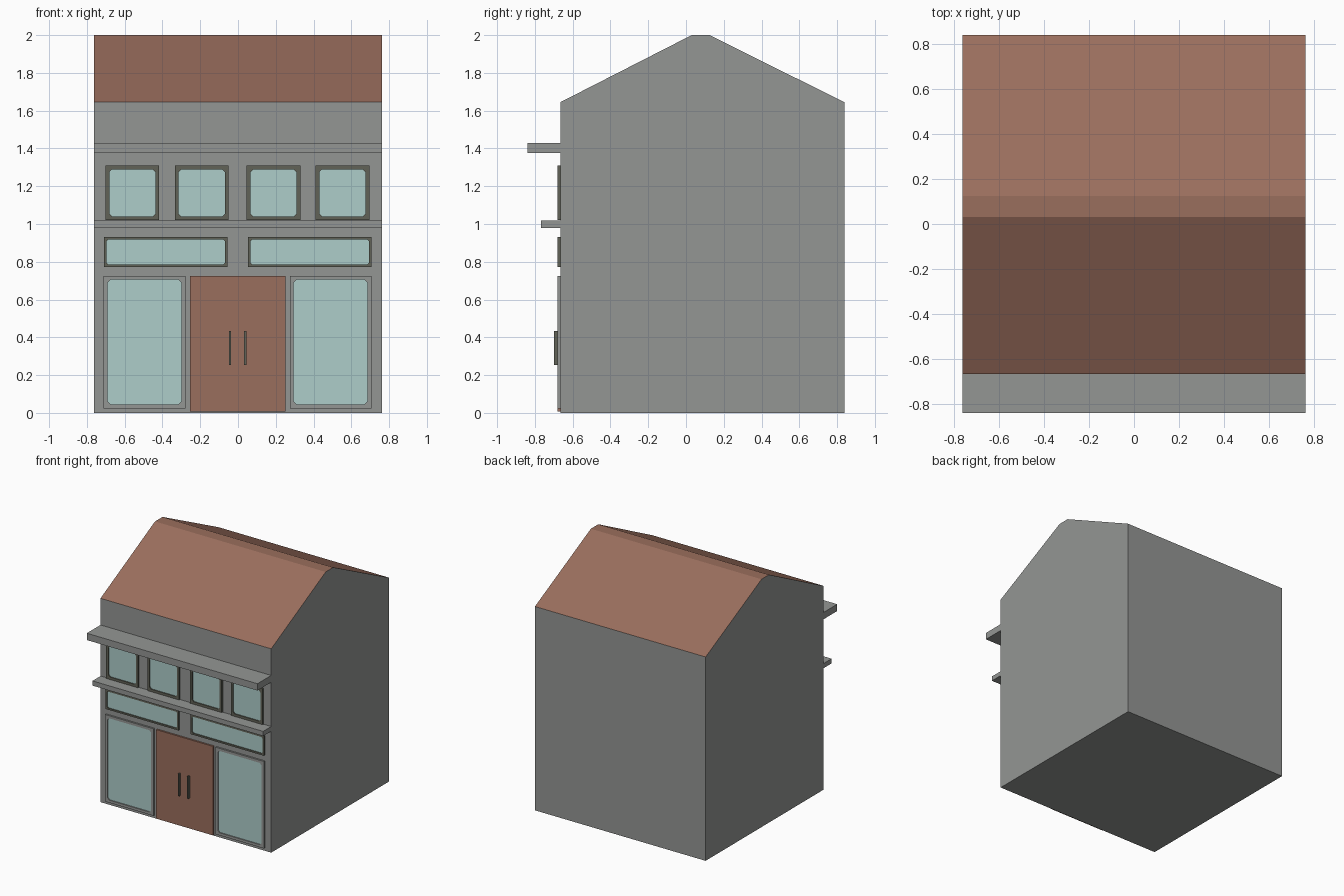
import bpy
import bmesh

if "Cube" in bpy.data.objects:
    bpy.data.objects.remove(bpy.data.objects["Cube"])

WALL_Y = -0.665      # front wall plane
FRAME_Y = -0.679     # front of frames and door
GLASS_Y = -0.671     # front of glass panes
HALF_W = 0.762


def material(name, r, g, b):
    """Material from sRGB bytes, stored as linear values."""
    def lin(c):
        c /= 255
        return c / 12.92 if c <= 0.04045 else ((c + 0.055) / 1.055) ** 2.4
    m = bpy.data.materials.new(name)
    m.diffuse_color = (lin(r), lin(g), lin(b), 1)
    m.use_nodes = True
    m.node_tree.nodes["Principled BSDF"].inputs["Base Color"].default_value = m.diffuse_color
    return m


GREY = material("grey stone", 148, 150, 148)
BROWN = material("red brown", 154, 110, 93)
GLASS = material("pale teal glass", 174, 205, 202)
DARK = material("dark olive", 97, 98, 87)


def finish(name, bm, *mats):
    bmesh.ops.recalc_face_normals(bm, faces=bm.faces)
    mesh = bpy.data.meshes.new(name)
    bm.to_mesh(mesh)
    bm.free()
    for m in mats:
        mesh.materials.append(m)
    ob = bpy.data.objects.new(name, mesh)
    bpy.context.collection.objects.link(ob)
    return ob


def extrude(bm, vec):
    """Give all flat faces in bm a thickness along vec."""
    res = bmesh.ops.extrude_face_region(bm, geom=bm.faces[:], use_keep_orig=True)
    bmesh.ops.translate(bm, vec=vec, verts=[v for v in res["geom"]
                        if isinstance(v, bmesh.types.BMVert)])


def box(name, x0, x1, y0, y1, z0, z1, mat):
    bm = bmesh.new()
    bm.faces.new([bm.verts.new((x, y0, z)) for x, z in
                  ((x0, z0), (x1, z0), (x1, z1), (x0, z1))])
    extrude(bm, (0, y1 - y0, 0))
    return finish(name, bm, mat)


def window(name, x0, x1, z0, z1, border, cut, mat):
    """Rectangular frame around a pane with clipped corners."""
    a, b, c, d = x0 + border, x1 - border, z0 + border, z1 - border
    octagon = [(a + cut, c), (b - cut, c), (b, c + cut), (b, d - cut),
               (b - cut, d), (a + cut, d), (a, d - cut), (a, c + cut)]
    bm = bmesh.new()
    out = [bm.verts.new((x, FRAME_Y, z)) for x, z in
           ((x0, z0), (x1, z0), (x1, z1), (x0, z1))]
    inn = [bm.verts.new((x, FRAME_Y, z)) for x, z in octagon]
    for i in range(4):
        j = (i + 1) % 4
        bm.faces.new((out[i], out[j], inn[2 * i + 1], inn[2 * i]))
        bm.faces.new((out[j], inn[(2 * i + 2) % 8], inn[2 * i + 1]))
    extrude(bm, (0, WALL_Y - FRAME_Y, 0))
    finish(name + "_frame", bm, mat)
    bm = bmesh.new()
    bm.faces.new([bm.verts.new((x, GLASS_Y, z)) for x, z in octagon])
    extrude(bm, (0, WALL_Y - GLASS_Y, 0))
    finish(name + "_glass", bm, GLASS)


# Building body with gabled, flat-ridged roof; upward faces are roof coloured
bm = bmesh.new()
profile = [(WALL_Y, 0), (0.838, 0), (0.838, 1.645), (0.125, 2.0),
           (0.03, 2.0), (WALL_Y, 1.645)]
bm.faces.new([bm.verts.new((-HALF_W, y, z)) for y, z in profile])
extrude(bm, (2 * HALF_W, 0, 0))
body = finish("building_body", bm, GREY, BROWN)
for p in body.data.polygons:
    p.material_index = int(p.normal.z > 0.5)

# Ledges across the front
box("upper_ledge", -HALF_W, HALF_W, -0.84, WALL_Y, 1.375, 1.43, GREY)
box("lower_ledge", -HALF_W, HALF_W, -0.768, WALL_Y, 0.98, 1.018, GREY)

# Windows on three levels
for i, x in enumerate((-0.559, -0.192, 0.188, 0.553)):
    window(f"upper_window_{i + 1}", x - 0.142, x + 0.142, 1.02, 1.309, 0.02, 0.014, DARK)
for side, x in (("left", -0.382), ("right", 0.379)):
    window(f"transom_window_{side}", x - 0.327, x + 0.327, 0.772, 0.931, 0.013, 0.01, DARK)
for side, x in (("left", -0.495), ("right", 0.49)):
    window(f"shop_window_{side}", x - 0.216, x + 0.216, 0.024, 0.726, 0.021, 0.016, GREY)

# Double door and handles
box("door", -0.255, 0.252, FRAME_Y, WALL_Y, 0.008, 0.726, BROWN)
for side, x in (("left", -0.042), ("right", 0.039)):
    box(f"door_handle_{side}", x - 0.006, x + 0.006, -0.699, FRAME_Y, 0.254, 0.434, DARK)
